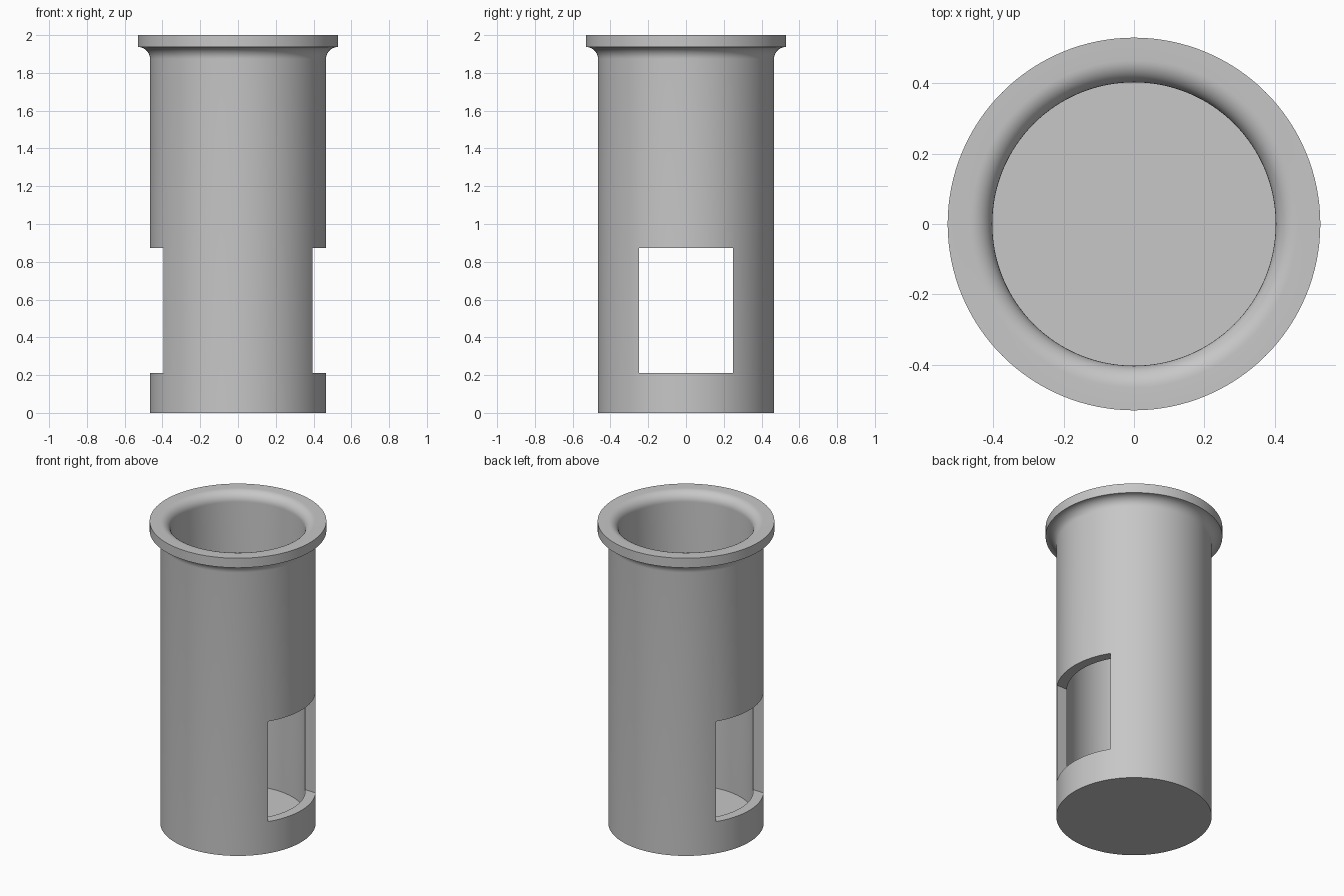
import bpy, bmesh, math

if "Cube" in bpy.data.objects:
    bpy.data.objects.remove(bpy.data.objects["Cube"])

HEIGHT = 2.0
OUTER, BORE, FLANGE = 0.466, 0.403, 0.53
WALL = 0.063          # wall, floor and flange thickness, also the fillet radius
SEGMENTS = 128


def arc(cx, cz, radius, start, end, steps=10):
    """Points (radius, height) along an arc, angles in degrees."""
    angles = [math.radians(start + (end - start) * i / steps) for i in range(steps + 1)]
    return [(cx + radius * math.cos(a), cz + radius * math.sin(a)) for a in angles]


def lathe(name, profile):
    """Revolve a (radius, height) profile about the z axis."""
    bm = bmesh.new()
    verts = [bm.verts.new((r, 0, z)) for r, z in profile]
    edges = [bm.edges.new(pair) for pair in zip(verts, verts[1:])]
    bmesh.ops.spin(bm, geom=verts + edges, cent=(0, 0, 0), axis=(0, 0, 1),
                   angle=math.tau, steps=SEGMENTS)
    bmesh.ops.remove_doubles(bm, verts=bm.verts, dist=0.0001)
    bmesh.ops.recalc_face_normals(bm, faces=bm.faces)
    mesh = bpy.data.meshes.new(name)
    bm.to_mesh(mesh)
    bm.free()
    obj = bpy.data.objects.new(name, mesh)
    bpy.context.collection.objects.link(obj)
    return obj


# Grey material
grey = bpy.data.materials.new("plain grey")
grey.use_nodes = True
colour = (0.57, 0.57, 0.57, 1)
grey.diffuse_color = colour
grey.node_tree.nodes["Principled BSDF"].inputs["Base Color"].default_value = colour

# Closed-bottom sleeve with a filleted flange and a rounded mouth
rim = HEIGHT - WALL
profile = [(0, 0), (OUTER, 0)]
profile += arc(OUTER + WALL, rim - WALL, WALL, 180, 90)
profile += [(FLANGE, rim), (FLANGE, HEIGHT)]
profile += arc(BORE + WALL, rim, WALL, 90, 180)
profile += [(BORE, WALL), (0, WALL)]
sleeve = lathe("flanged_sleeve", profile)
sleeve.data.materials.append(grey)

# Rectangular window cut through both sides
low, high, half_width = 0.21, 0.873, 0.25
bpy.ops.mesh.primitive_cube_add(size=1, location=(0, 0, (low + high) / 2))
cutter = bpy.context.object
cutter.name = "window_cutter"
cutter.scale = (2, 2 * half_width, high - low)
cutter.hide_render = True
cutter.data.materials.append(grey)

cut = sleeve.modifiers.new("windows", "BOOLEAN")
cut.operation = "DIFFERENCE"
cut.solver = "EXACT"
cut.object = cutter
bpy.ops.object.select_all(action="DESELECT")
sleeve.select_set(True)
bpy.context.view_layer.objects.active = sleeve
bpy.ops.object.modifier_apply(modifier=cut.name)
bpy.data.objects.remove(cutter)

# Smooth round walls, crisp rims and window edges
bpy.ops.object.shade_smooth_by_angle(angle=math.radians(30))
